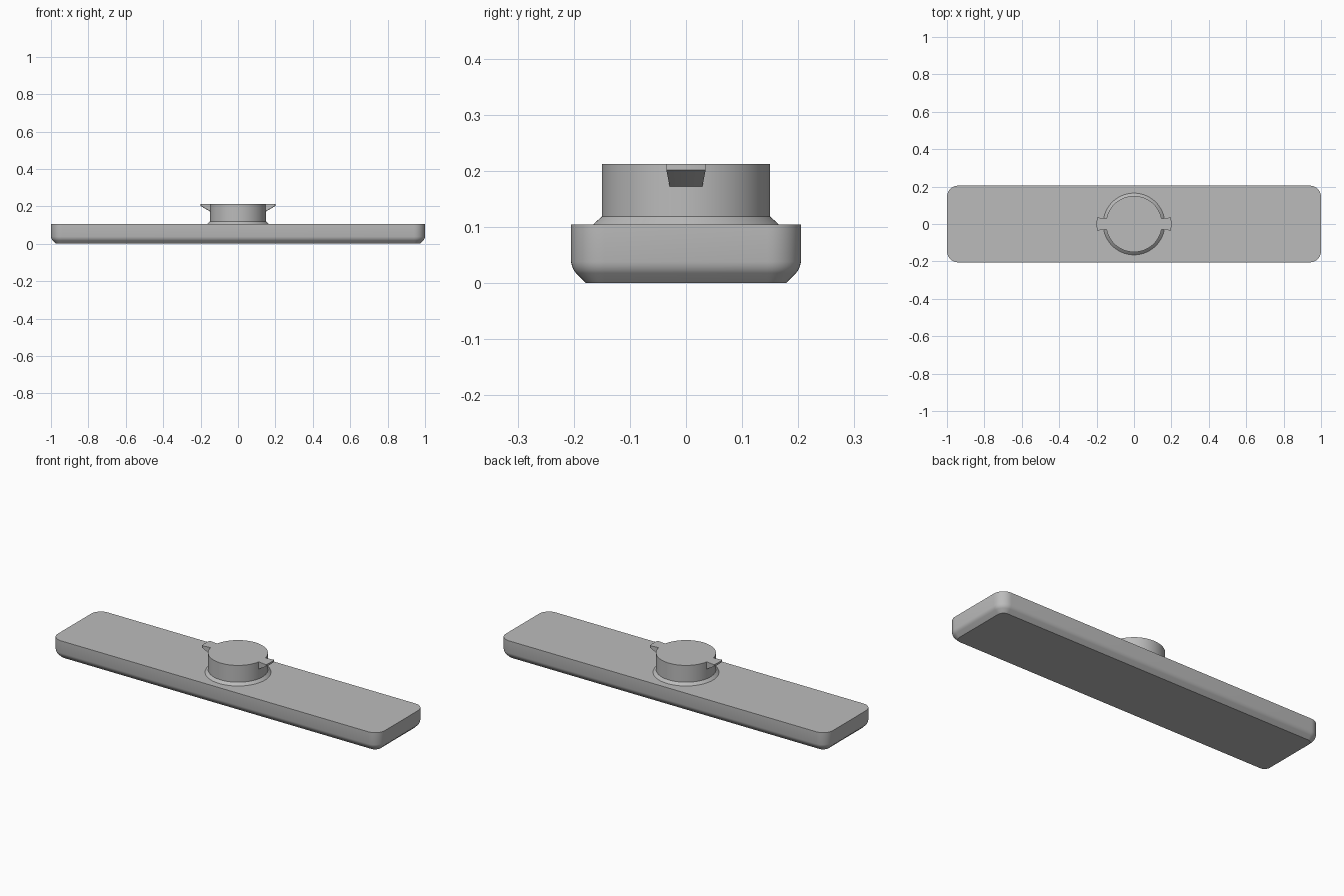
import bpy, bmesh, math

cube = bpy.data.objects.get("Cube")
if cube:
    bpy.data.objects.remove(cube, do_unlink=True)

# Single plain grey
grey = bpy.data.materials.new("plain grey")
grey.use_nodes = True
COLOUR = (0.5, 0.5, 0.5, 1)
grey.diffuse_color = COLOUR
grey.node_tree.nodes["Principled BSDF"].inputs["Base Color"].default_value = COLOUR


def loft(name, rings):
    """Skin a stack of equal-length point rings and cap both ends."""
    bm = bmesh.new()
    loops = [[bm.verts.new(p) for p in ring] for ring in rings]
    count = len(loops[0])
    for low, high in zip(loops, loops[1:]):
        for i in range(count):
            j = (i + 1) % count
            bm.faces.new((low[i], low[j], high[j], high[i]))
    bm.faces.new(loops[0][::-1])
    bm.faces.new(loops[-1])
    bmesh.ops.recalc_face_normals(bm, faces=bm.faces)
    mesh = bpy.data.meshes.new(name)
    bm.to_mesh(mesh)
    bm.free()
    mesh.materials.append(grey)
    obj = bpy.data.objects.new(name, mesh)
    bpy.context.collection.objects.link(obj)
    bpy.ops.object.select_all(action='DESELECT')
    obj.select_set(True)
    bpy.context.view_layer.objects.active = obj
    bpy.ops.object.shade_smooth_by_angle(angle=math.radians(28))
    return obj


def rounded_rectangle(half_x, half_y, radius, inset, z, steps=10):
    points = []
    r = radius - inset
    for corner, (sx, sy) in enumerate([(1, 1), (-1, 1), (-1, -1), (1, -1)]):
        for k in range(steps + 1):
            a = math.pi / 2 * (corner + k / steps)
            points.append((sx * (half_x - radius) + r * math.cos(a),
                           sy * (half_y - radius) + r * math.sin(a), z))
    return points


def circle(radius, z, steps=96):
    return [(radius * math.cos(math.tau * i / steps),
             radius * math.sin(math.tau * i / steps), z) for i in range(steps)]


# Long bar with a chamfered and softened lower edge
bar_profile = [(0.027, 0), (0.009, 0.018), (0.005, 0.023),
               (0.002, 0.03), (0, 0.038), (0, 0.105)]
loft("base_bar", [rounded_rectangle(1, 0.205, 0.06, inset, z)
                  for inset, z in bar_profile])

# Round boss with a sloped foot
loft("round_boss", [circle(r, z) for r, z in
                    [(0.165, 0.095), (0.165, 0.105), (0.15, 0.119), (0.15, 0.212)]])

# Two flared locking tabs: flat top, sloped underside, curved tip
TOP = 0.212
for name, side in (("left_tab", 1), ("right_tab", -1)):
    sections = []
    for k in range(9):
        t = k / 4 - 1
        root_y, tip_y = 0.029 * t, 0.035 * t
        root_x = math.sqrt(0.15 ** 2 - root_y ** 2) - 0.001
        tip_x = math.sqrt(0.2 ** 2 - tip_y ** 2)
        sections.append([(side * root_x, root_y, 0.172),
                         (side * tip_x, tip_y, 0.202),
                         (side * tip_x, tip_y, TOP),
                         (side * root_x, root_y, TOP)])
    loft(name, sections)
